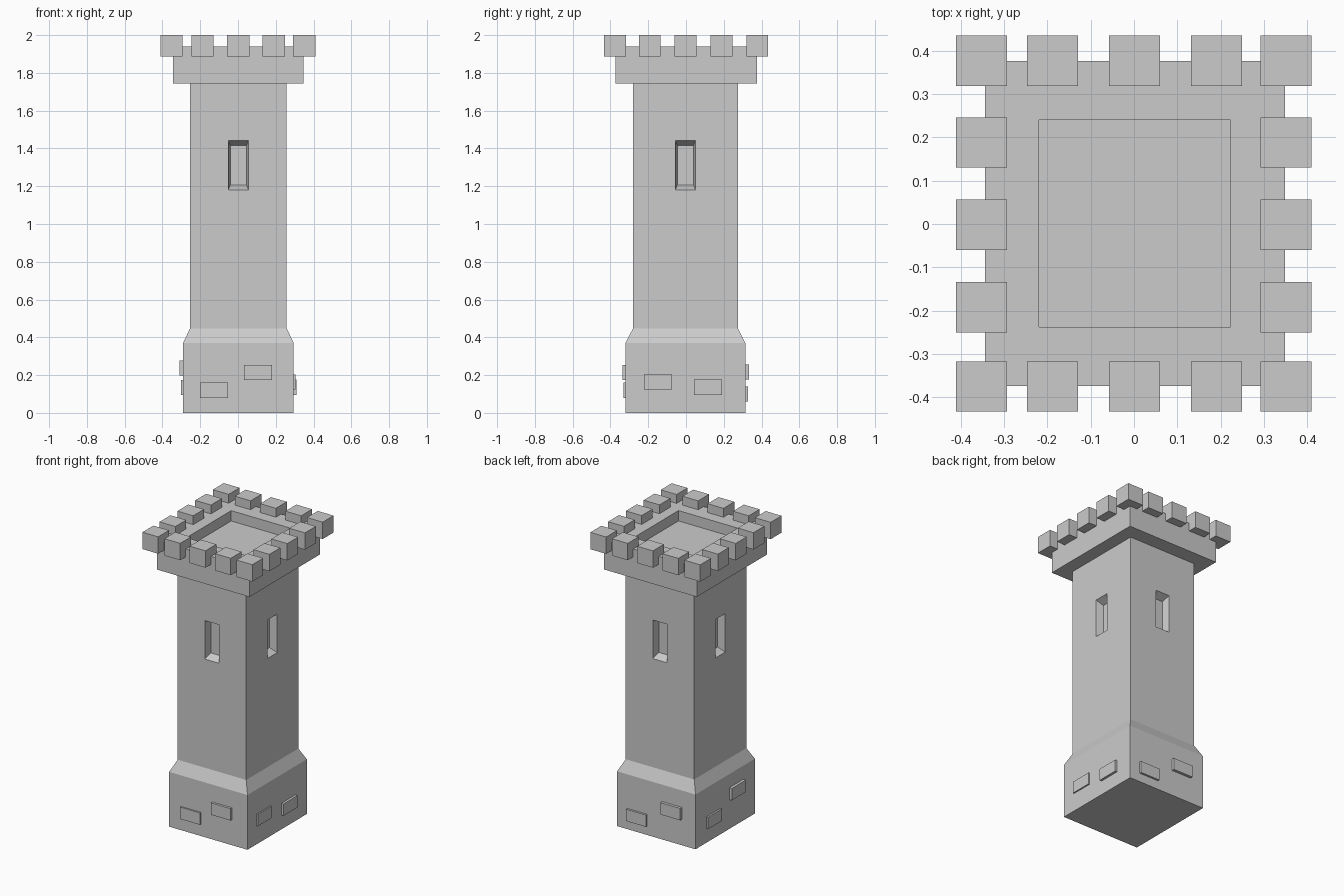
import bpy, bmesh
from math import pi
from mathutils import Matrix, Vector

if "Cube" in bpy.data.objects:
    bpy.data.objects.remove(bpy.data.objects["Cube"])

CX, CY = 0.002, -0.003          # tower axis


def loft(bm, rings, mat=Matrix()):
    """Closed skin through rectangles given as (half x, half y, z)."""
    loops = [[bm.verts.new(mat @ Vector((sx * hx, sy * hy, z)))
              for sx, sy in ((-1, -1), (1, -1), (1, 1), (-1, 1))]
             for hx, hy, z in rings]
    for a, b in zip(loops, loops[1:]):
        for i in range(4):
            j = (i + 1) % 4
            bm.faces.new((a[i], a[j], b[j], b[i]))
    bm.faces.new(loops[0][::-1])
    bm.faces.new(loops[-1])


def box(bm, lo, hi):
    lo, hi = Vector(lo), Vector(hi)
    h = (hi - lo) / 2
    loft(bm, [(h.x, h.y, -h.z), (h.x, h.y, h.z)], Matrix.Translation((lo + hi) / 2))


def finish(bm, name):
    bmesh.ops.recalc_face_normals(bm, faces=bm.faces)
    me = bpy.data.meshes.new(name)
    bm.to_mesh(me)
    bm.free()
    ob = bpy.data.objects.new(name, me)
    bpy.context.collection.objects.link(ob)
    return ob


axis = Matrix.Translation((CX, CY, 0))
BX, BY = 0.293, 0.317           # plinth half sizes
SX, SY = 0.256, 0.278           # shaft half sizes

# Plinth, sloped shoulder and shaft
bm = bmesh.new()
loft(bm, [(BX, BY, 0), (BX, BY, 0.37), (SX, SY, 0.447), (SX, SY, 1.78)], axis)
tower = finish(bm, "tower_body")

# Tapered window niches on all four sides, cut with one helper
bm = bmesh.new()
for k in range(4):
    reach = SY if k % 2 == 0 else SX
    # local z points inward from the wall face
    mat = (Matrix.Translation((CX, CY, 1.311)) @ Matrix.Rotation(k * pi / 2, 4, 'Z')
           @ Matrix.Translation((0, -reach, 0)) @ Matrix.Rotation(-pi / 2, 4, 'X'))
    loft(bm, [(0.055, 0.135, -0.01), (0.043, 0.105, 0.05)], mat)
cutter = finish(bm, "window_cutter")
cutter.hide_render = True
cutter.hide_viewport = True
mod = tower.modifiers.new("windows", 'BOOLEAN')
mod.operation = 'DIFFERENCE'
mod.solver = 'EXACT'
mod.object = cutter

# Overhanging parapet with sunken roof floor
bm = bmesh.new()
loft(bm, [(0.346, 0.375, 1.743), (0.346, 0.375, 1.94),
          (0.221, 0.239, 1.94), (0.221, 0.239, 1.87)], Matrix.Translation((CX, 0.001, 0)))
finish(bm, "parapet")

# Merlons around the rim
bm = bmesh.new()
xs = (-0.352, -0.188, 0.001, 0.190, 0.351)
ys = (-0.375, -0.192, -0.002, 0.188, 0.377)
for i, x in enumerate(xs):
    for j, y in enumerate(ys):
        if i in (0, 4) or j in (0, 4):
            box(bm, (x - 0.059, y - 0.058, 1.886), (x + 0.059, y + 0.058, 2.0))
finish(bm, "merlons")

# Raised stones on the plinth: side, start along the wall, bottom z, protrusion
stones = [("front", -0.201, 0.080, 0.011), ("front", 0.032, 0.173, 0.016),
          ("right", -0.222, 0.124, 0.009), ("right", 0.042, 0.096, 0.016),
          ("back", 0.070, 0.060, 0.014), ("back", -0.190, 0.176, 0.019),
          ("left", 0.048, 0.095, 0.012), ("left", -0.195, 0.198, 0.019)]
bm = bmesh.new()
for side, s, z, out in stones:
    sign = 1 if side in ("right", "back") else -1
    along_x = side in ("front", "back")
    wall = CY + sign * BY if along_x else CX + sign * BX
    d0, d1 = sorted((wall - sign * 0.02, wall + sign * out))
    if along_x:
        box(bm, (s, d0, z), (s + 0.148, d1, z + 0.08))
    else:
        box(bm, (d0, s, z), (d1, s + 0.148, z + 0.08))
finish(bm, "plinth_stones")
